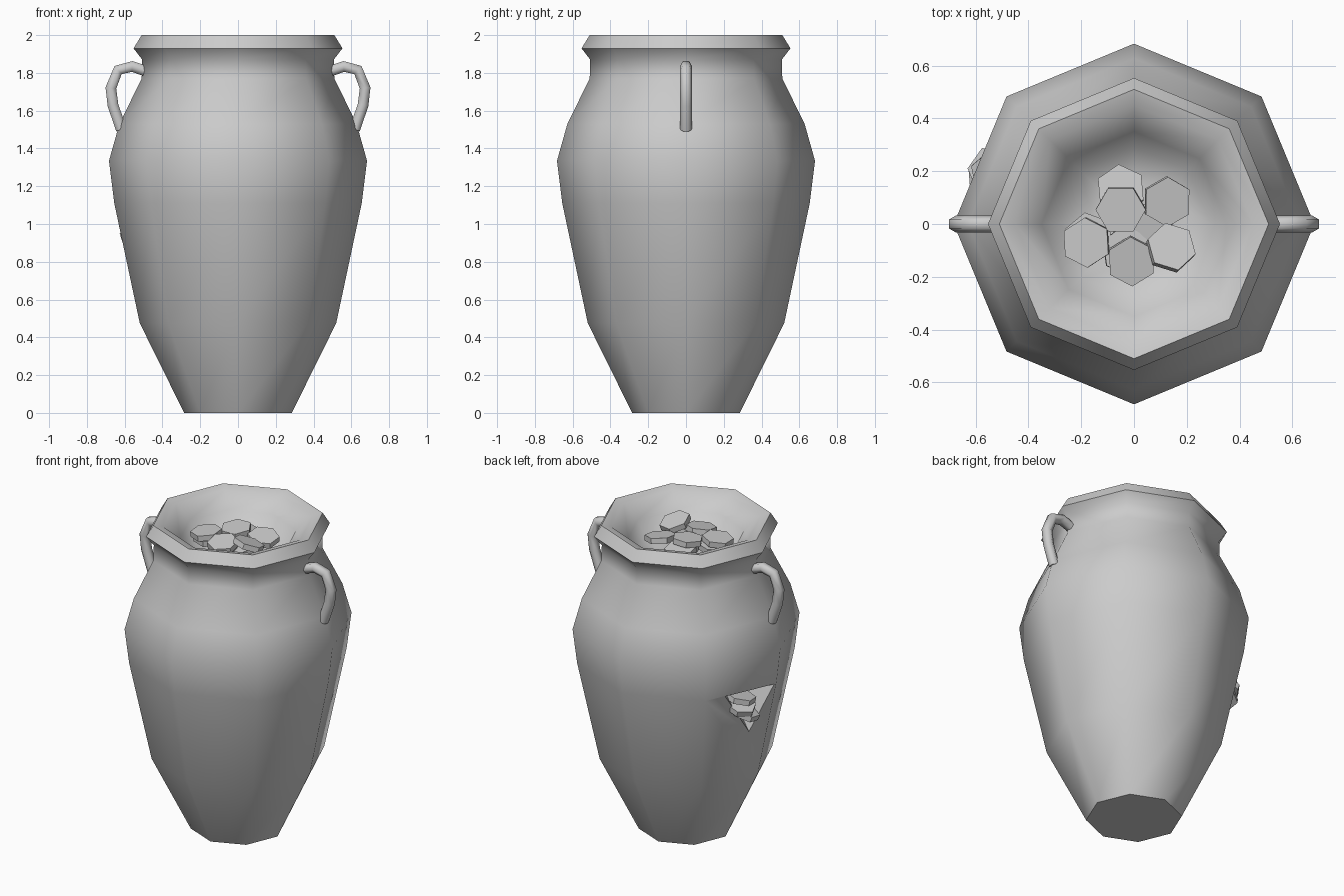
import bpy, bmesh, math
from mathutils import Vector

if "Cube" in bpy.data.objects:
    bpy.data.objects.remove(bpy.data.objects["Cube"])


def mesh_object(name, bm):
    bmesh.ops.recalc_face_normals(bm, faces=bm.faces)
    mesh = bpy.data.meshes.new(name)
    bm.to_mesh(mesh)
    bm.free()
    ob = bpy.data.objects.new(name, mesh)
    bpy.context.collection.objects.link(ob)
    return ob


def select(ob):
    bpy.ops.object.select_all(action='DESELECT')
    ob.select_set(True)
    bpy.context.view_layer.objects.active = ob


def lathe(name, profile, sides):
    bm = bmesh.new()
    rings = [[bm.verts.new((r * math.cos(2 * math.pi * i / sides),
                            r * math.sin(2 * math.pi * i / sides), z))
              for i in range(sides)] for r, z in profile]
    for a, b in zip(rings, rings[1:]):
        for i in range(sides):
            j = (i + 1) % sides
            bm.faces.new((a[i], a[j], b[j], b[i]))
    bm.faces.new(rings[0])
    bm.faces.new(rings[-1])
    return mesh_object(name, bm)


# Eight-sided jar: outside, lip, then the inner bowl under the coins
jar = lathe("jar", [(0.285, 0), (0.52, 0.475), (0.655, 1.11), (0.683, 1.335),
                    (0.628, 1.53), (0.51, 1.77), (0.507, 1.87), (0.553, 1.93),
                    (0.51, 2.0), (0.45, 1.985), (0.35, 1.90), (0.29, 1.80),
                    (0.15, 1.79)], 8)

# Three-cornered break in the back left wall
rim = [Vector(p) for p in ((-0.65, 0.012, 1.10), (-0.517, 0.333, 1.105), (-0.54, 0.12, 0.80))]
tip = sum(rim, Vector()) / 3 + Vector((0.2, -0.083, 0.0))
bm = bmesh.new()
outer = [bm.verts.new(tip + (p - tip) * 1.15) for p in rim]
apex = bm.verts.new(tip)
bm.faces.new(outer)
for i in range(3):
    bm.faces.new((outer[i], outer[(i + 1) % 3], apex))
cutter = mesh_object("break_cutter", bm)
cutter.hide_render = True
mod = jar.modifiers.new("break", 'BOOLEAN')
mod.operation = 'DIFFERENCE'
mod.solver = 'EXACT'
mod.object = cutter
select(jar)
bpy.ops.object.modifier_apply(modifier=mod.name)
bpy.data.objects.remove(cutter)
bpy.ops.object.shade_smooth_by_angle(angle=math.radians(58))

# Two side handles
path = [(0.49, 1.81), (0.56, 1.834), (0.635, 1.815), (0.673, 1.72), (0.662, 1.63), (0.618, 1.50)]
for side, label in ((1, "right"), (-1, "left")):
    curve = bpy.data.curves.new(label + "_handle", 'CURVE')
    curve.dimensions = '3D'
    curve.bevel_depth = 0.033
    curve.bevel_resolution = 1
    curve.use_fill_caps = True
    spline = curve.splines.new('POLY')
    spline.points.add(len(path) - 1)
    for point, (x, z) in zip(spline.points, path):
        point.co = (side * x, 0, z, 1)
    handle = bpy.data.objects.new(label + "_handle", curve)
    bpy.context.collection.objects.link(handle)
    select(handle)
    bpy.ops.object.convert(target='MESH')
    bpy.ops.object.shade_smooth_by_angle(angle=math.radians(65))


# Six-sided coins: x, y, z, tilt about x, tilt about y, turn (degrees)
def coin(name, x, y, z, rx, ry, rz):
    bpy.ops.mesh.primitive_cylinder_add(
        vertices=6, radius=0.095, depth=0.035, location=(x, y, z),
        rotation=[math.radians(a) for a in (rx, ry, rz)])
    bpy.context.object.name = name


for c in [(-0.05, 0.13, 1.86, -8, 0, 5), (-0.05, 0.055, 1.90, 4, -4, 30),
          (0.125, 0.085, 1.88, 6, 8, 0), (-0.18, -0.07, 1.89, 2, -6, 3),
          (-0.17, -0.05, 1.85, 0, 0, 10), (-0.01, -0.14, 1.89, 10, 0, 2),
          (0.14, -0.09, 1.91, -14, 14, 12), (0.07, -0.04, 1.85, 8, -10, 20),
          (-0.03, -0.10, 1.85, 0, 4, 8), (0.0, 0.0, 1.83, 0, 0, 15)]:
    coin("top_coin", *c)

for c in [(-0.525, 0.19, 1.05, 8, -10, 10), (-0.535, 0.20, 1.0, -10, -14, 25),
          (-0.54, 0.17, 0.95, 14, -18, 0)]:
    coin("spilling_coin", *c)
